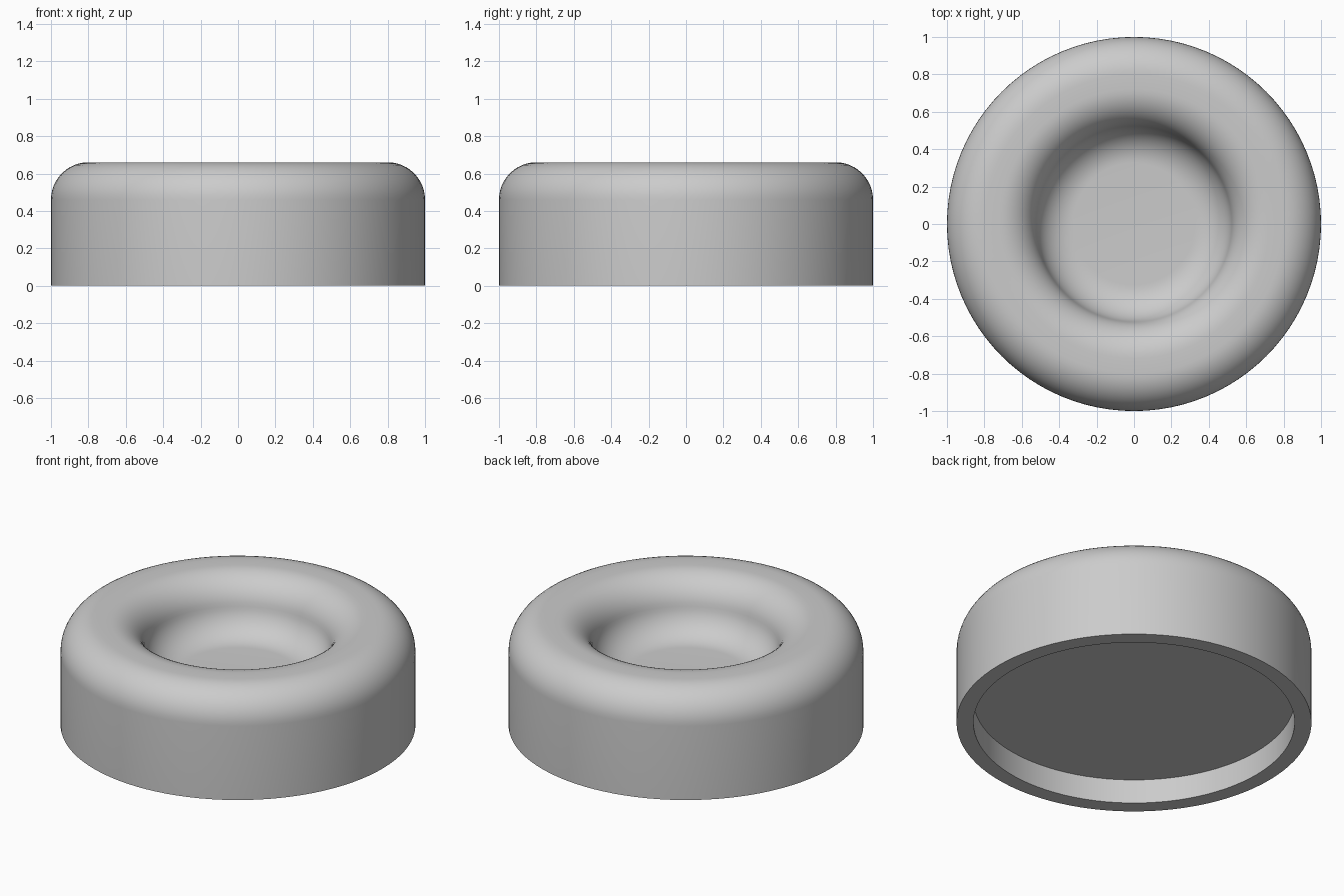
import bpy, bmesh
from math import sin, cos, radians, tau

if "Cube" in bpy.data.objects:
    bpy.data.objects.remove(bpy.data.objects["Cube"], do_unlink=True)

SEGMENTS = 96
HEIGHT = 0.66
FILLET = 0.2


def arc(cr, cz, radius, start, end, steps=12):
    """Points of an arc in the (radius, height) plane, angles in degrees."""
    angles = [radians(start + (end - start) * i / steps) for i in range(steps + 1)]
    return [(cr + radius * cos(a), cz + radius * sin(a)) for a in angles]


def make_material(name, color):
    mat = bpy.data.materials.new(name)
    mat.use_nodes = True
    mat.diffuse_color = color
    mat.node_tree.nodes["Principled BSDF"].inputs["Base Color"].default_value = color
    return mat


def lathe(name, profile, mat):
    """Revolve a profile about the z axis into a closed, smooth solid."""
    bm = bmesh.new()
    verts = [bm.verts.new((r, 0, z)) for r, z in profile]
    edges = [bm.edges.new(pair) for pair in zip(verts, verts[1:])]
    bmesh.ops.spin(bm, geom=verts + edges, cent=(0, 0, 0), axis=(0, 0, 1),
                   angle=tau, steps=SEGMENTS, use_merge=False)
    bmesh.ops.remove_doubles(bm, verts=bm.verts, dist=0.0005)
    bmesh.ops.recalc_face_normals(bm, faces=bm.faces)
    mesh = bpy.data.meshes.new(name)
    bm.to_mesh(mesh)
    bm.free()
    mesh.materials.append(mat)
    obj = bpy.data.objects.new(name, mesh)
    bpy.context.collection.objects.link(obj)
    bpy.ops.object.select_all(action="DESELECT")
    obj.select_set(True)
    bpy.context.view_layer.objects.active = obj
    bpy.ops.object.shade_smooth_by_angle(angle=radians(35))
    return obj


# Recessed underside and straight outer wall
profile = [(0, 0.15), (0.905, 0.15), (0.905, 0), (1, 0)]
# Rounded outer shoulder
profile += arc(1 - FILLET, HEIGHT - FILLET, FILLET, 0, 90)
# Rolled inner lip, then the concave side of the dish
SLOPE = 80
lip = arc(0.72, HEIGHT - FILLET, FILLET, 90, 90 + SLOPE)
floor_r = 0.72 - 2 * FILLET * sin(radians(SLOPE))
floor_z = HEIGHT - 2 * FILLET * (1 - cos(radians(SLOPE)))
bowl = arc(floor_r, floor_z + FILLET, FILLET, SLOPE - 90, -90)
profile += lip + bowl[1:]
# Flat dish floor
profile += [(0, floor_z)]

lathe("dished_round_body", profile, make_material("light grey", (0.6, 0.6, 0.6, 1)))
